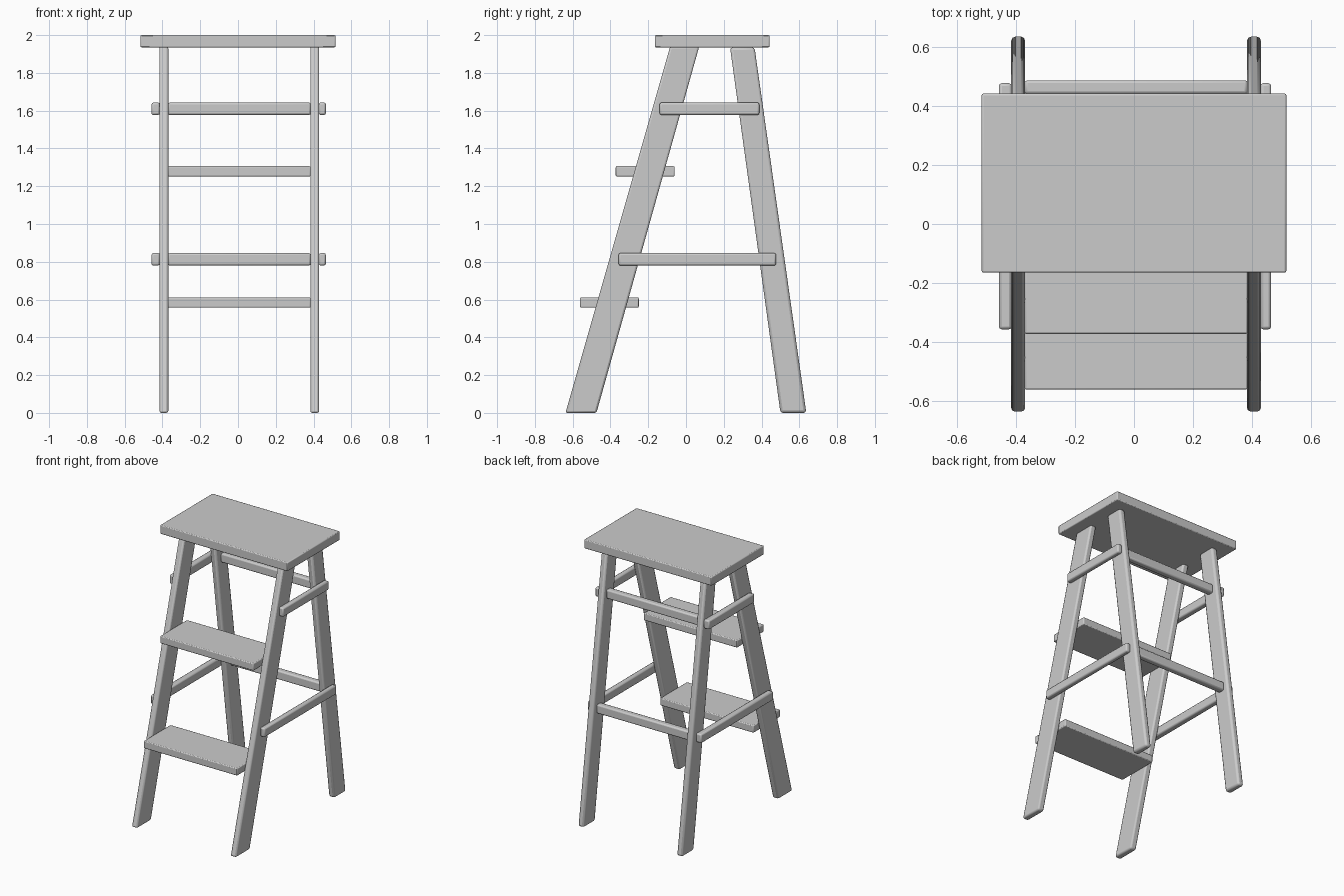
import bpy
import bmesh
import math

cube = bpy.data.objects.get("Cube")
if cube:
    bpy.data.objects.remove(cube, do_unlink=True)

mat = bpy.data.materials.new("plain grey")
mat.use_nodes = True
grey = (0.6, 0.6, 0.6, 1.0)
mat.diffuse_color = grey
mat.node_tree.nodes["Principled BSDF"].inputs["Base Color"].default_value = grey


def board(name, x0, x1, outline, bevel):
    """Extrude a (y, z) side outline from x0 to x1 and soften its edges."""
    bm = bmesh.new()
    face = bm.faces.new([bm.verts.new((x0, y, z)) for y, z in outline])
    ext = bmesh.ops.extrude_face_region(bm, geom=[face])
    moved = [v for v in ext["geom"] if isinstance(v, bmesh.types.BMVert)]
    bmesh.ops.translate(bm, verts=moved, vec=(x1 - x0, 0, 0))
    bmesh.ops.recalc_face_normals(bm, faces=bm.faces)
    mesh = bpy.data.meshes.new(name)
    bm.to_mesh(mesh)
    bm.free()
    mesh.materials.append(mat)
    obj = bpy.data.objects.new(name, mesh)
    bpy.context.collection.objects.link(obj)
    mod = obj.modifiers.new("soft edges", "BEVEL")
    mod.width = bevel
    mod.segments = 2
    mod.limit_method = "ANGLE"
    mod.angle_limit = math.radians(30)
    bpy.ops.object.select_all(action="DESELECT")
    obj.select_set(True)
    bpy.context.view_layer.objects.active = obj
    bpy.ops.object.shade_smooth_by_angle(angle=math.radians(35))
    return obj


def box(name, x0, x1, y0, y1, z0, z1, bevel):
    return board(name, x0, x1, [(y0, z0), (y1, z0), (y1, z1), (y0, z1)], bevel)


# Seat board
box("top_board", -0.516, 0.516, -0.165, 0.442, 1.935, 2.0, 0.006)

# Slanted legs and the side rails fixed to their outer faces
FRONT_LEG = [(-0.638, 0), (-0.474, 0), (0.070, 1.94), (-0.084, 1.94)]
BACK_LEG = [(0.500, 0), (0.637, 0), (0.363, 1.935), (0.233, 1.935)]
sides = {
    "right": (-0.416, -0.369, -0.458, -0.414),
    "left": (0.383, 0.430, 0.428, 0.465),
}
for side, (leg0, leg1, rail0, rail1) in sides.items():
    board(f"front_leg_{side}", leg0, leg1, FRONT_LEG, 0.011)
    board(f"back_leg_{side}", leg0, leg1, BACK_LEG, 0.014)
    box(f"upper_side_rail_{side}", rail0, rail1, -0.140, 0.388, 1.577, 1.643, 0.010)
    box(f"lower_side_rail_{side}", rail0, rail1, -0.357, 0.477, 0.780, 0.846, 0.010)

# Treads between the front legs
box("upper_step", -0.371, 0.385, -0.372, -0.060, 1.252, 1.306, 0.006)
box("lower_step", -0.371, 0.385, -0.561, -0.250, 0.557, 0.611, 0.006)

# Cross rails between the back legs
box("upper_back_rail", -0.371, 0.385, 0.328, 0.375, 1.577, 1.643, 0.010)
box("lower_back_rail", -0.371, 0.385, 0.440, 0.487, 0.780, 0.846, 0.010)
